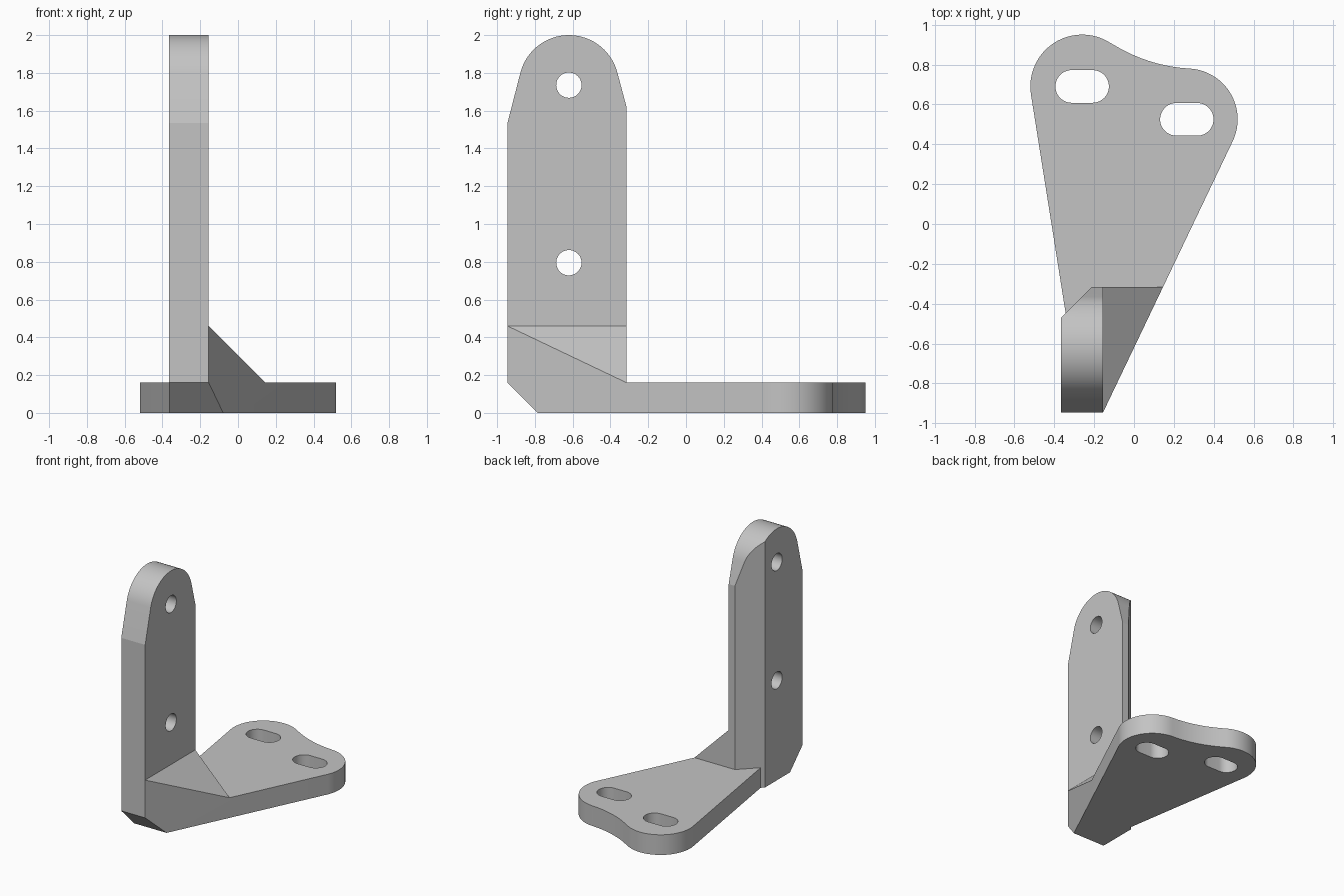
import bpy, bmesh
from math import radians, atan2, acos, cos, sin, pi
from mathutils import Vector, Matrix

if "Cube" in bpy.data.objects:
    bpy.data.objects.remove(bpy.data.objects["Cube"], do_unlink=True)

grey = bpy.data.materials.new("plain grey")
grey.use_nodes = True
grey.diffuse_color = (0.55, 0.55, 0.55, 1)
grey.node_tree.nodes["Principled BSDF"].inputs["Base Color"].default_value = grey.diffuse_color

T = 0.16                        # plate thickness
FRONT, BACK = -0.945, -0.315    # depth range of the upright
X0, X1 = -0.365, -0.155         # width range of the upright


def arc(c, r, a, b, step=5):
    """Points from angle a to angle b (degrees) round c."""
    n = max(2, round(abs(b - a) / step))
    angles = [radians(a + (b - a) * i / n) for i in range(n + 1)]
    return [(c[0] + r * cos(t), c[1] + r * sin(t)) for t in angles]


def angle_to(c, p):
    return atan2(p[1] - c[1], p[0] - c[0]) * 180 / pi


def tangent_angle(c, r, p, side):
    """Angle on the circle where the tangent from p touches it."""
    dist = (Vector(p) - Vector(c)).length
    return angle_to(c, p) + side * acos(r / dist) * 180 / pi


def add_object(name, bm):
    bmesh.ops.recalc_face_normals(bm, faces=bm.faces)
    me = bpy.data.meshes.new(name)
    bm.to_mesh(me)
    bm.free()
    me.materials.append(grey)
    ob = bpy.data.objects.new(name, me)
    bpy.context.collection.objects.link(ob)
    return ob


def prism(name, outline, lo, hi, along_x=False, cut=None):
    """Extrude an outline in z, or a (y, z) outline in x; optionally slice it."""
    bm = bmesh.new()
    place = (lambda u, v: (lo, u, v)) if along_x else (lambda u, v: (u, v, lo))
    face = bm.faces.new([bm.verts.new(place(u, v)) for u, v in outline])
    ext = bmesh.ops.extrude_face_region(bm, geom=[face])["geom"]
    shift = (hi - lo, 0, 0) if along_x else (0, 0, hi - lo)
    bmesh.ops.translate(bm, vec=shift, verts=[g for g in ext if isinstance(g, bmesh.types.BMVert)])
    if cut:
        res = bmesh.ops.bisect_plane(bm, geom=bm.verts[:] + bm.edges[:] + bm.faces[:],
                                     plane_co=cut[0], plane_no=cut[1], clear_outer=True)
        edges = [g for g in res["geom_cut"] if isinstance(g, bmesh.types.BMEdge)]
        bmesh.ops.holes_fill(bm, edges=edges)
    return add_object(name, bm)


def combine(target, tool, operation):
    mod = target.modifiers.new("combine", "BOOLEAN")
    mod.operation, mod.object, mod.solver = operation, tool, "EXACT"
    bpy.context.view_layer.objects.active = target
    bpy.ops.object.modifier_apply(modifier=mod.name)
    bpy.data.objects.remove(tool, do_unlink=True)


toe_cut = ((0, FRONT, T), (0, -1, -1))   # sloped underside at the front

# Base plate: two rounded lobes joined by a concave curve, tapering to the front
lobe_a, ra = (-0.26, 0.69), 0.26
lobe_b, rb = (0.265, 0.525), 0.255
dip, rd = (0.327, 1.598), 0.82
tip_r, tip_l = (X1, FRONT), (-0.264, FRONT)
start_b = tangent_angle(lobe_b, rb, tip_r, 1)
end_a = tangent_angle(lobe_a, ra, tip_l, -1) % 360
outline = [tip_r]
outline += arc(lobe_b, rb, start_b, angle_to(lobe_b, dip))
outline += arc(dip, rd, angle_to(dip, lobe_b), angle_to(dip, lobe_a), 3)[1:-1]
outline += arc(lobe_a, ra, angle_to(lobe_a, dip), end_a)
edge_start = outline[1]
outline.append(tip_l)
bracket = prism("bracket", outline, 0, T, cut=toe_cut)

# Slots through the two lobes
for c in (lobe_a, lobe_b):
    r, half = 0.082, 0.052
    slot = arc((c[0] + half, c[1]), r, -90, 90, 7.5) + arc((c[0] - half, c[1]), r, 90, 270, 7.5)
    combine(bracket, prism("slot_cutter", slot, -0.1, T + 0.1), "DIFFERENCE")

# Upright plate with a rounded, tapered head
head = (-0.63 + 0.01, 1.735)
profile = [(FRONT, 0), (BACK, 0), (BACK, 1.62)]
profile += arc(head, 0.265, 15, 165)
profile.append((FRONT, 1.535))
upright = prism("upright", profile, X0, X1, along_x=True, cut=toe_cut)

# Bevelled rear corner of the upright
corner = [(X0 - 0.1, BACK - 0.255), (X0 - 0.1, BACK + 0.1), (X0 + 0.255, BACK + 0.1)]
combine(upright, prism("corner_cutter", corner, -0.1, 2.1), "DIFFERENCE")

# Bolt holes through the upright
for z in (0.795, 1.735):
    hole = arc((head[0], z), 0.067, 0, 360, 7.5)[:-1]
    combine(upright, prism("hole_cutter", hole, X0 - 0.1, X1 + 0.1, along_x=True), "DIFFERENCE")

# Gusset sloping from the upright to the edge of the base
slope = (edge_start[0] - X1) / (edge_start[1] - FRONT)
bx = X1 + slope * (BACK - FRONT)
bm = bmesh.new()
a, b, c, a2, c2 = [bm.verts.new(p) for p in (
    (X1, FRONT, T), (bx, BACK, T), (X1, BACK, T), (X1, FRONT, 0.46), (X1, BACK, 0.46))]
for f in ((a, b, c), (a, a2, b), (a2, c2, b), (c2, c, b), (a, c, c2, a2)):
    bm.faces.new(f)
gusset = add_object("gusset", bm)

# Join into one solid
combine(bracket, upright, "UNION")
combine(bracket, gusset, "UNION")
bpy.ops.object.select_all(action="DESELECT")
bracket.select_set(True)
bpy.context.view_layer.objects.active = bracket
bpy.ops.object.shade_smooth_by_angle(angle=radians(12))
